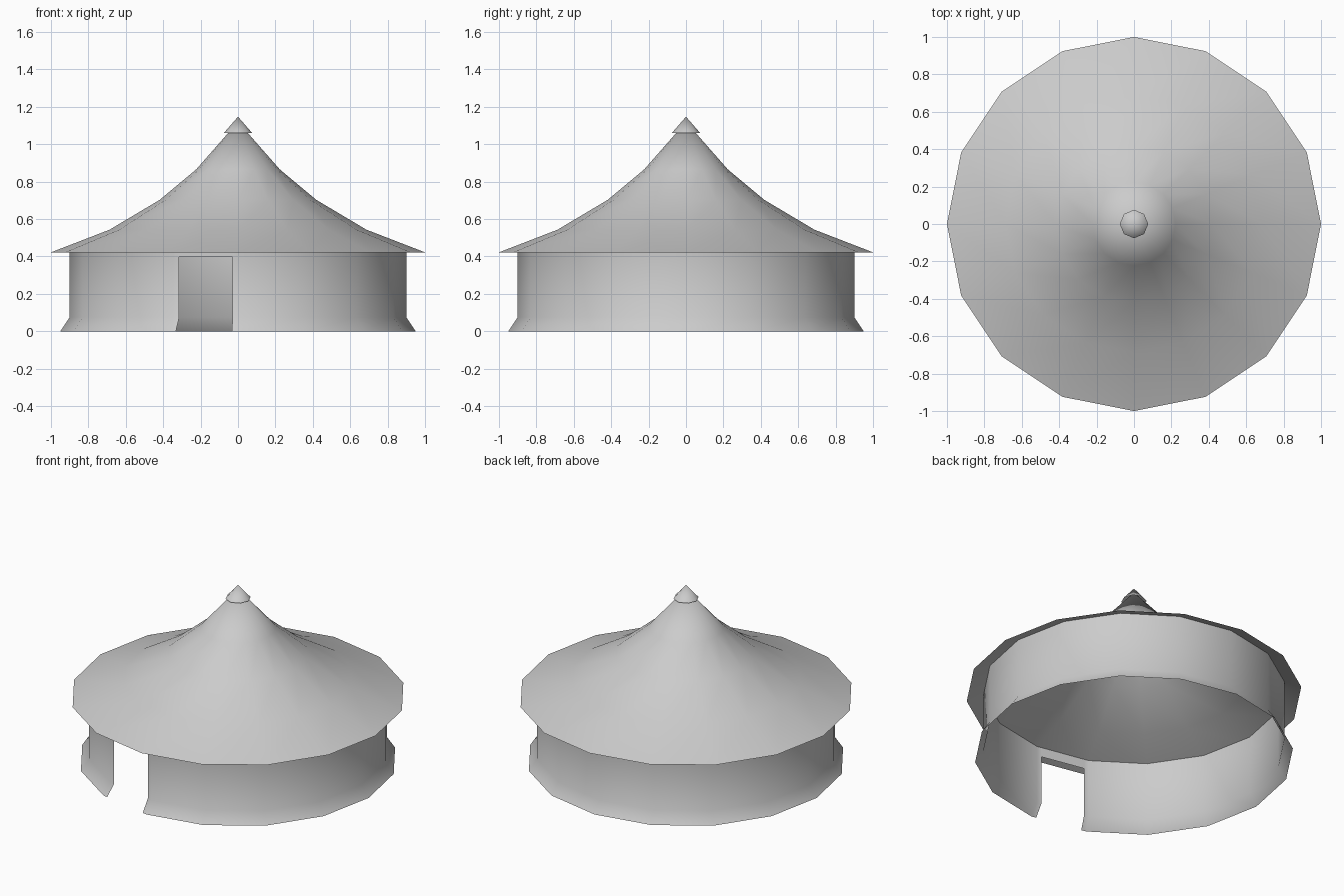
import bpy, math
from mathutils import Vector

if "Cube" in bpy.data.objects:
    bpy.data.objects.remove(bpy.data.objects["Cube"])


def circle(sides):
    return [Vector((math.cos(2 * math.pi * i / sides), math.sin(2 * math.pi * i / sides)))
            for i in range(sides)]


def lathe(name, profile, columns, skip=()):
    """Sweep an (r, z) profile around the columns; skip holds (row, column) openings."""
    verts, rings, faces = [], [], []
    for r, z in profile:
        start = len(verts)
        if r == 0:
            verts.append((0, 0, z))
            rings.append([start] * len(columns))
        else:
            verts += [(c.x * r, c.y * r, z) for c in columns]
            rings.append(list(range(start, len(verts))))
    n = len(columns)
    for row in range(len(profile) - 1):
        a, b = rings[row], rings[row + 1]
        for i in range(n):
            if (row, i) in skip:
                continue
            j = (i + 1) % n
            quad = [a[i], a[j], b[j], b[i]]
            faces.append(list(dict.fromkeys(quad)))
    mesh = bpy.data.meshes.new(name)
    mesh.from_pydata(verts, [], faces)
    mesh.update()
    obj = bpy.data.objects.new(name, mesh)
    bpy.context.collection.objects.link(obj)
    bpy.ops.object.select_all(action='DESELECT')
    obj.select_set(True)
    bpy.context.view_layer.objects.active = obj
    bpy.ops.object.shade_smooth_by_angle(angle=math.radians(40))
    return obj


SIDES = 16
ring = circle(SIDES)

# Wall with flared foot; two jamb columns are added inside the door facet
left, right = ring[11], ring[12]
wall_columns = ring[:12] + [left.lerp(right, 0.087), left.lerp(right, 0.913)] + ring[12:]
lathe("wall", [(0.95, 0), (0.9, 0.075), (0.9, 0.397), (0.9, 0.46)], wall_columns,
      skip={(0, 12), (1, 12)})

# Concave tent-like roof with overhanging eaves
lathe("roof", [(1.0, 0.422), (0.687, 0.543), (0.418, 0.703), (0.223, 0.866), (0, 1.12)], ring)

# Small pointed cap on the peak
lathe("roof_cap", [(0.076, 1.06), (0, 1.147)], circle(8))
